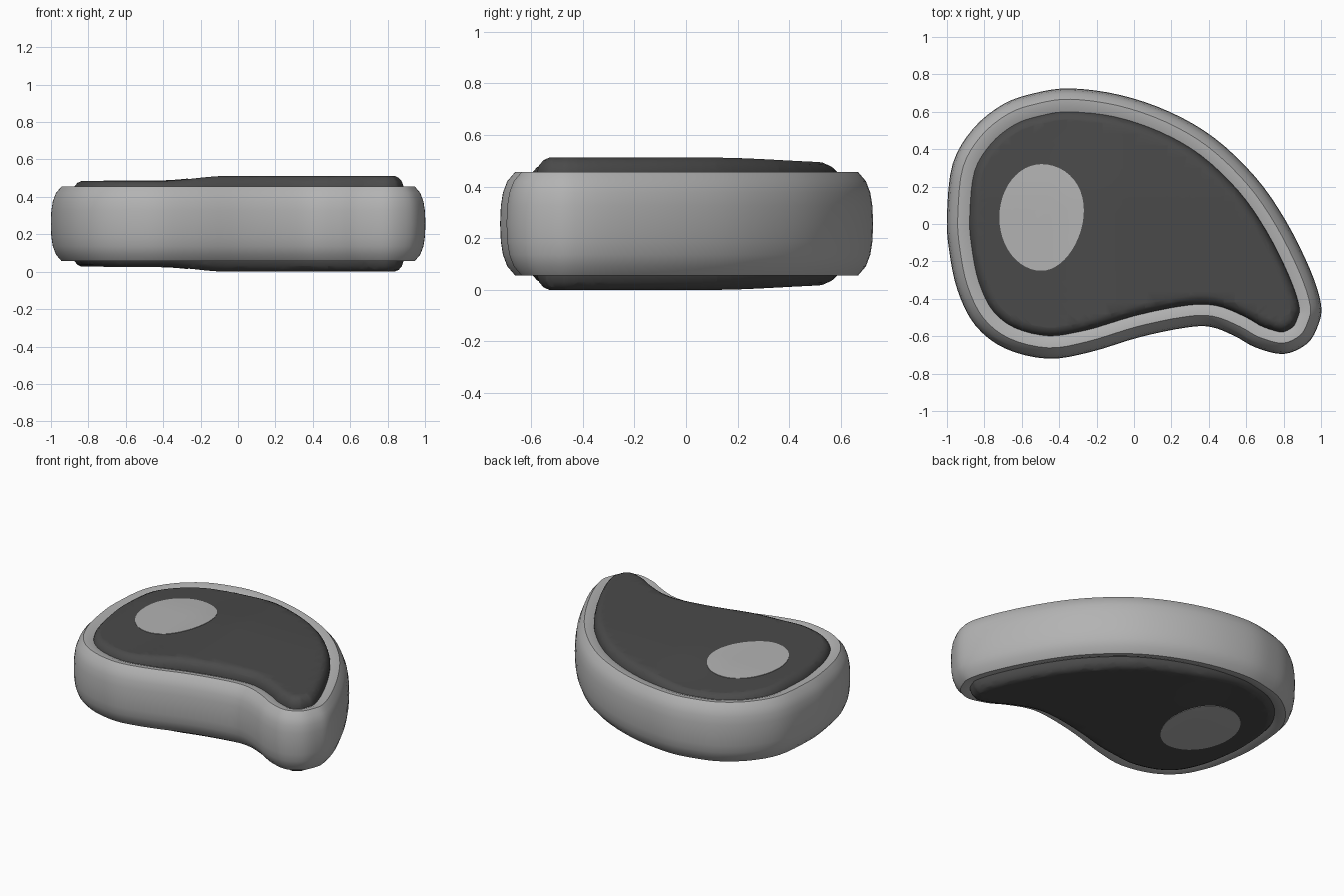
import bpy, bmesh, math
from mathutils import Vector

cube = bpy.data.objects.get("Cube")
if cube:
    bpy.data.objects.remove(cube, do_unlink=True)

MID = 0.256  # height of the symmetry plane


def material(name, value):
    m = bpy.data.materials.new(name)
    m.use_nodes = True
    col = (value, value, value, 1)
    m.diffuse_color = col
    m.node_tree.nodes["Principled BSDF"].inputs["Base Color"].default_value = col
    return m


light_grey = material("light grey", 0.45)
dark_grey = material("dark grey", 0.068)

# Curved teardrop outline, clockwise from the left end
OUTLINE = [(-1, .05), (-.97, .32), (-.86, .51), (-.70, .64), (-.53, .70), (-.34, .725),
           (-.075, .69), (.19, .60), (.43, .46), (.65, .25), (.81, .02), (.94, -.24),
           (1, -.43), (.985, -.54), (.925, -.64), (.80, -.695), (.65, -.66), (.54, -.60),
           (.41, -.55), (.27, -.555), (.03, -.605), (-.235, -.685), (-.46, -.72),
           (-.69, -.665), (-.85, -.54), (-.945, -.35), (-.99, -.13)]


def smooth_loop(points, steps=4):
    """Closed Catmull-Rom curve through the points."""
    pts = [Vector(p) for p in points]
    n, out = len(pts), []
    for i in range(n):
        a, b, c, d = (pts[(i + k) % n] for k in (-1, 0, 1, 2))
        for s in range(steps):
            t = s / steps
            out.append(0.5 * (2 * b + (c - a) * t + (2 * a - 5 * b + 4 * c - d) * t * t
                              + (3 * b - a - 3 * c + d) * t ** 3))
    return out


curve = smooth_loop(OUTLINE[::-1])
N = len(curve)


def inset(dist, z):
    """Outline moved inwards by dist, at height z."""
    ring = []
    for i, p in enumerate(curve):
        t = (curve[(i + 2) % N] - curve[i - 2]).normalized()
        ring.append((p.x - t.y * dist, p.y + t.x * dist, z))
    return ring


def smoothstep(lo, hi, v):
    t = min(max((v - lo) / (hi - lo), 0), 1)
    return t * t * (3 - 2 * t)


def face_height(x, y):
    """Height of the dark face above the symmetry plane."""
    return 0.229 + 0.027 * smoothstep(-.42, -.05, x) - 0.02 * smoothstep(.1, .65, y)


def loft(bm, rings, cap):
    loops = [[bm.verts.new(p) for p in r] for r in rings]
    n = len(loops[0])
    for a, b in zip(loops, loops[1:]):
        for i in range(n):
            j = (i + 1) % n
            bm.faces.new((a[i], a[j], b[j], b[i]))
    if cap:
        bm.faces.new(loops[-1])


def finish(bm, name, mat, angle):
    me = bpy.data.meshes.new(name)
    bm.to_mesh(me)
    bm.free()
    me.materials.append(mat)
    ob = bpy.data.objects.new(name, me)
    bpy.context.collection.objects.link(ob)
    bpy.ops.object.select_all(action='DESELECT')
    ob.select_set(True)
    bpy.context.view_layer.objects.active = ob
    bpy.ops.object.shade_smooth_by_angle(angle=math.radians(angle))


def place(bm, side):
    """Lay a flat sheet on the upper (1) or lower (-1) face."""
    for v in bm.verts:
        v.co.z = MID + side * (v.co.z + face_height(v.co.x, v.co.y))
    if side < 0:
        bmesh.ops.reverse_faces(bm, faces=bm.faces[:])


# Rounded outer rim
half = [(0, 0), (.003, .07), (.011, .12), (.028, .165), (.058, .2), (.09, .198), (.125, .185)]
profile = [(d, -z) for d, z in half[:0:-1]] + half
bm = bmesh.new()
loft(bm, [inset(d, MID + z) for d, z in profile], False)
finish(bm, "rim", light_grey, 50)

for label, side in (("upper", 1), ("lower", -1)):
    # Dark raised face with a rounded lip
    bm = bmesh.new()
    lip = [(.116, -.08), (.118, -.055), (.126, -.03), (.143, -.01), (.165, 0)]
    loft(bm, [inset(d, z) for d, z in lip], True)
    bmesh.ops.triangulate(bm, faces=[f for f in bm.faces if len(f.verts) > 4])
    for axis in (Vector((1, 0, 0)), Vector((0, 1, 0))):
        for k in range(-15, 16):
            bmesh.ops.bisect_plane(bm, geom=bm.verts[:] + bm.edges[:] + bm.faces[:],
                                   plane_co=axis * k * 0.06, plane_no=axis)
    place(bm, side)
    finish(bm, label + "_face", dark_grey, 60)

    # Egg-shaped spot, a thin plate following the face
    rings = []
    for scale, z in ((1, -.003), (1, .003), (.8, .003), (.6, .003), (.4, .003), (.2, .003)):
        ring = []
        for i in range(48):
            a = math.tau * i / 48
            skew = .03 * math.sin(a) * max(math.cos(a), 0)
            ring.append((-.495 + scale * (.225 * math.cos(a) + skew),
                         .035 + scale * .285 * math.sin(a), z))
        rings.append(ring)
    bm = bmesh.new()
    loft(bm, rings, True)
    place(bm, side)
    finish(bm, label + "_spot", light_grey, 40)
